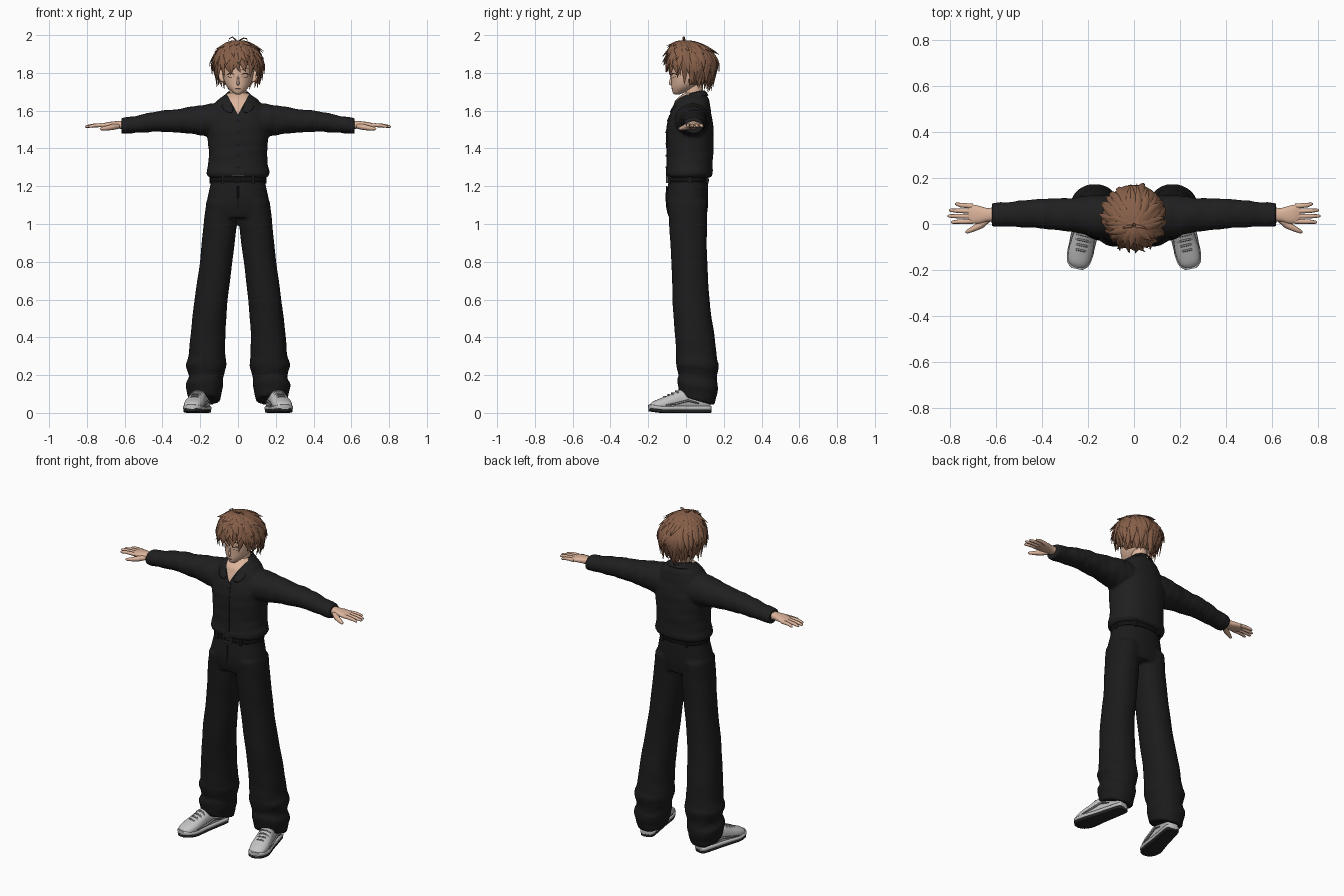
import bpy, bmesh, math, random
from math import sin, cos, pi, radians
from mathutils import Vector as V, Matrix
from mathutils.bvhtree import BVHTree

if "Cube" in bpy.data.objects:
    bpy.data.objects.remove(bpy.data.objects["Cube"])

random.seed(4)

def material(name, *rgb):
    m = bpy.data.materials.new(name)
    m.diffuse_color = (*rgb, 1)
    m.use_nodes = True
    m.node_tree.nodes["Principled BSDF"].inputs["Base Color"].default_value = m.diffuse_color
    return m

SHIRT = material("shirt black", .014, .014, .015)
PANTS = material("trouser black", .011, .011, .011)
BELT = material("belt black", .006, .006, .006)
METAL = material("dark metal", .06, .06, .06)
SKIN = material("skin", .72, .46, .33)
HAIR = material("brown hair", .24, .115, .066)
LASH = material("dark brown", .05, .025, .018)
SHOE = material("shoe light grey", .55, .55, .55)
TRIM = material("shoe mid grey", .22, .22, .22)
SOLE = material("sole dark", .02, .02, .02)

def skin(bm, rings, n=16, e=2, wave=0):
    """Bridge (centre, u, v) superellipse rings and cap both ends."""
    loops = []
    for k, (c, u, v) in enumerate(rings):
        loop = []
        for i in range(n):
            a = 2 * pi * i / n
            ca, sa = cos(a), sin(a)
            r = 1 + wave * (sin(3 * a + k * .9) + sin(2 * a - k * 1.7))
            loop.append(bm.verts.new(c + u * (r * math.copysign(abs(ca) ** (2 / e), ca))
                                     + v * (r * math.copysign(abs(sa) ** (2 / e), sa))))
        loops.append(loop)
    for p, q in zip(loops, loops[1:]):
        for i in range(n):
            bm.faces.new((p[i], p[(i + 1) % n], q[(i + 1) % n], q[i]))
    bm.faces.new(loops[0][::-1])
    bm.faces.new(loops[-1])

def dense(rows, k=4):
    """Catmull-Rom interpolation of profile rows."""
    out, m = [], len(rows) - 1
    for i in range(m):
        a, b, c, d = rows[max(i - 1, 0)], rows[i], rows[i + 1], rows[min(i + 2, m)]
        for j in range(k):
            t = j / k
            out.append([.5 * (2 * q + (r - p) * t + (2 * p - 5 * q + 4 * r - s) * t * t
                              + (3 * q - p - 3 * r + s) * t ** 3) for p, q, r, s in zip(a, b, c, d)])
    return out + [rows[-1]]

def loft(bm, rows, axis="z", n=24, e=2, wave=0, k=4):
    """Rows are (position on axis, centre a, centre b, radius a, radius b)."""
    f = {"z": lambda p, a, b: V((a, b, p)), "x": lambda p, a, b: V((p, a, b)),
         "y": lambda p, a, b: V((a, p, b))}[axis]
    skin(bm, [(f(p, a, b), f(0, max(ra, .001), 0), f(0, 0, max(rb, .001)))
              for p, a, b, ra, rb in dense(rows, k)], n, e, wave)

def tube(bm, pts, radii, n=8, flat=1):
    pts = [V(p) for p in pts]
    rings = []
    for i, p in enumerate(pts):
        t = (pts[min(i + 1, len(pts) - 1)] - pts[max(i - 1, 0)]).normalized()
        u = t.cross(V((0, 0, 1)) if abs(t.z) < .8 else V((0, 1, 0))).normalized()
        rings.append((p, u * radii[i], u.cross(t) * radii[i] * flat))
    skin(bm, rings, n)

def box(bm, c, size):
    bmesh.ops.create_cube(bm, size=1, matrix=Matrix.Translation(c) @ Matrix.Diagonal((*size, 1)))

def finish(name, bm, mat, mirror=False, angle=50):
    bmesh.ops.recalc_face_normals(bm, faces=bm.faces[:])
    me = bpy.data.meshes.new(name)
    bm.to_mesh(me)
    bm.free()
    me.materials.append(mat)
    ob = bpy.data.objects.new(name, me)
    bpy.context.collection.objects.link(ob)
    if mirror:
        ob.modifiers.new("mirror", "MIRROR")
    bpy.ops.object.select_all(action="DESELECT")
    ob.select_set(True)
    bpy.context.view_layer.objects.active = ob
    bpy.ops.object.shade_smooth_by_angle(angle=radians(angle))
    return ob

def fuse(bm, voxel, smooth):
    """Union overlapping closed lofts into one cloth surface."""
    ob = finish("temporary", bm, SHIRT)
    r = ob.modifiers.new("remesh", "REMESH")
    r.mode, r.voxel_size = "VOXEL", voxel
    s = ob.modifiers.new("smooth", "SMOOTH")
    s.factor, s.iterations = .5, smooth
    me = bpy.data.meshes.new_from_object(ob.evaluated_get(bpy.context.evaluated_depsgraph_get()))
    out = bmesh.new()
    out.from_mesh(me)
    bpy.data.objects.remove(ob)
    return out

def front_y(tree, x, z):
    return tree.ray_cast(V((x, -1, z)), V((0, 1, 0)))[0].y

# Shirt: torso and sleeves fused
bm = bmesh.new()
loft(bm, [(1.243, 0, .015, .142, .105), (1.255, 0, .017, .162, .12), (1.275, 0, .018, .167, .124),
          (1.31, 0, .02, .159, .121), (1.38, 0, .022, .154, .123), (1.45, 0, .022, .161, .124),
          (1.52, 0, .022, .163, .122), (1.58, 0, .025, .152, .11), (1.63, 0, .03, .128, .097),
          (1.66, 0, .035, .103, .087), (1.685, 0, .042, .068, .063), (1.695, 0, .045, .05, .045)],
     n=48, e=2.3, wave=.006)
for s in (1, -1):
    loft(bm, [(s * p, *q) for p, *q in [
        (.07, .03, 1.55, .09, .085), (.14, .033, 1.55, .093, .087), (.2, .037, 1.549, .086, .079),
        (.27, .04, 1.549, .074, .069), (.34, .042, 1.545, .069, .06), (.4, .045, 1.545, .065, .057),
        (.44, .045, 1.541, .061, .052), (.49, .044, 1.535, .059, .051), (.54, .042, 1.527, .053, .044),
        (.58, .041, 1.523, .054, .045), (.618, .04, 1.519, .05, .041)]], "x", 32, 2.1, .014)
bm = fuse(bm, .008, 4)
for s in (1, -1):  # open neckline cut as skin-coloured faces
    bmesh.ops.bisect_plane(bm, geom=bm.verts[:] + bm.edges[:] + bm.faces[:],
                           plane_co=(0, 0, 1.58), plane_no=(s, 0, -.55))
for f in bm.faces:
    c = f.calc_center_median()
    f.material_index = int(c.y < .03 and abs(c.x) < (c.z - 1.58) * .55)
tree = BVHTree.FromBMesh(bm)
finish("shirt", bm, SHIRT, angle=80).data.materials.append(SKIN)

bm = bmesh.new()
loft(bm, [(z, 0, front_y(tree, 0, z), .014, .003) for z in (1.26, 1.32, 1.38, 1.44, 1.5, 1.55, 1.578)], n=12, e=6)
finish("button_placket", bm, SHIRT)
bm = bmesh.new()
for i in range(5):
    z = 1.3 + i * .062
    bmesh.ops.create_uvsphere(bm, u_segments=10, v_segments=6, radius=.005,
                              matrix=Matrix.Translation((0, front_y(tree, 0, z) - .003, z)))
finish("shirt_buttons", bm, METAL)

# Collar
bm = bmesh.new()
pairs = [((.010, -.092, 1.583), (.072, -.088, 1.59)), ((.032, -.07, 1.635), (.09, -.062, 1.623)),
         ((.05, -.03, 1.675), (.095, -.015, 1.655)), ((.058, .03, 1.70), (.088, .045, 1.672)),
         ((.045, .085, 1.71), (.065, .11, 1.68)), ((0, .105, 1.712), (0, .128, 1.68))]
vs = [[bm.verts.new(p) for p in pair] for pair in pairs]
for a, b in zip(vs, vs[1:]):
    bm.faces.new((a[0], a[1], b[1], b[0]))
ob = finish("shirt_collar", bm, SHIRT, True)
ob.modifiers.new("thickness", "SOLIDIFY").thickness = .006
ob.modifiers.new("round", "SUBSURF").levels = 1

# Trousers: hips and wide legs fused, bunched at the hem
bm = bmesh.new()
loft(bm, [(1.25, 0, .012, .138, .101), (1.2, 0, .01, .148, .106), (1.14, 0, .006, .161, .111),
          (1.08, 0, .006, .171, .109), (1.035, 0, .008, .172, .1)], n=48, e=2.3)
for s in (1, -1):
    loft(bm, [(z, s * x, y, rx, ry) for z, x, y, rx, ry in [
        (1.12, .086, .008, .082, .106), (1., .094, .01, .088, .1), (.8, .116, .018, .086, .095),
        (.6, .142, .026, .088, .098), (.42, .159, .045, .092, .104), (.3, .164, .055, .098, .108),
        (.255, .169, .06, .108, .113), (.215, .168, .06, .097, .106), (.185, .17, .062, .091, .102),
        (.15, .178, .062, .1, .108), (.105, .178, .06, .091, .1), (.065, .178, .058, .084, .092)]],
         n=40, e=2.2, wave=.007)
for v in bm.verts:
    if v.co.z < .3:
        v.co.z -= .36 * (v.co.y - .06) * (.3 - v.co.z) / .3
finish("trousers", fuse(bm, .009, 3), PANTS, angle=80)

bm = bmesh.new()  # fly seam
tube(bm, [(.0, -.101, 1.2), (.0, -.105, 1.14), (0, -.1, 1.08)], [.004] * 3)
finish("trouser_fly", bm, PANTS)

# Belt
bm = bmesh.new()
loft(bm, [(1.222, 0, .012, .144, .106), (1.226, 0, .012, .147, .109),
          (1.25, 0, .012, .146, .108), (1.254, 0, .012, .142, .104)], n=48, e=2.3, k=1)
finish("belt", bm, BELT)
bm = bmesh.new()
for x in (-.026, .026):
    box(bm, (x, -.1, 1.238), (.006, .012, .04))
for z in (1.22, 1.256):
    box(bm, (0, -.1, z), (.058, .012, .006))
box(bm, (.008, -.102, 1.238), (.03, .01, .005))
finish("belt_buckle", bm, METAL)
bm = bmesh.new()
for x, y in ((.08, -.088), (.145, .02), (.08, .112)):
    box(bm, (x, y, 1.238), (.014, .014, .046))
finish("belt_loops", bm, PANTS, True)

# Neck and head
bm = bmesh.new()
loft(bm, [(1.62, 0, .04, .05, .05), (1.67, 0, .042, .045, .046), (1.76, 0, .045, .043, .045)])
finish("neck", bm, SKIN)
bm = bmesh.new()
loft(bm, [(1.686, 0, -.047, .012, .012), (1.695, 0, -.04, .026, .03), (1.72, 0, -.014, .053, .062),
          (1.75, 0, .006, .071, .083), (1.79, 0, .02, .081, .099), (1.83, 0, .03, .086, .11),
          (1.88, 0, .03, .084, .108), (1.92, 0, .03, .068, .088), (1.945, 0, .03, .035, .045)], n=32)
tree = BVHTree.FromBMesh(bm)
finish("head", bm, SKIN, angle=70)
bm = bmesh.new()
tube(bm, [(0, -.077, 1.785), (0, -.081, 1.76), (0, -.084, 1.742), (0, -.075, 1.734)], [.003, .006, .008, .003])
finish("nose", bm, SKIN)
bm = bmesh.new()
tube(bm, [(.08, .02, 1.755), (.088, .025, 1.775), (.094, .032, 1.8), (.088, .035, 1.815)], [.008, .014, .018, .008], flat=.5)
finish("ears", bm, SKIN, True)

def face_line(bm, pts, r):
    tube(bm, [(x, front_y(tree, x, z), z) for x, z in pts], r, 6)

bm = bmesh.new()
face_line(bm, [(.018, 1.79), (.03, 1.796), (.045, 1.797), (.06, 1.79)], [.0015, .003, .003, .002])
face_line(bm, [(.022, 1.779), (.038, 1.776), (.054, 1.78)], [.001, .0015, .001])
face_line(bm, [(.018, 1.818), (.04, 1.826), (.062, 1.82)], [.002, .003, .001])
finish("eyelashes_and_brows", bm, LASH, True)
bm = bmesh.new()
face_line(bm, [(-.014, 1.716), (0, 1.715), (.014, 1.716)], [.001, .0015, .001])
finish("mouth", bm, LASH)

# Hands
bm = bmesh.new()
loft(bm, [(.58, .04, 1.523, .028, .024), (.635, .04, 1.525, .029, .02), (.67, .04, 1.525, .038, .017),
          (.7, .043, 1.523, .041, .014), (.722, .045, 1.521, .035, .009)], "x", 20, 2.4)
for y, tx, ty in ((.077, .777, .087), (.055, .803, .06), (.033, .81, .035), (.012, .795, .008)):
    tube(bm, [(.7, y, 1.522), (.73, (y * .7 + ty * .3), 1.523), (.5 * .73 + .5 * tx, (y + ty) / 2, 1.521),
              (tx - .006, ty, 1.516), (tx, ty, 1.515)], [.011, .0105, .0095, .007, .003])
tube(bm, [(.635, .02, 1.518), (.665, -.004, 1.513), (.7, -.022, 1.507), (.725, -.034, 1.504), (.731, -.037, 1.503)],
     [.014, .016, .012, .008, .003])
finish("hands", bm, SKIN, True)

# Shoes, toes turned out
PLACE = Matrix.Translation((.212, -.03, 0)) @ Matrix.Rotation(radians(12.5), 4, "Z")
def shoe_part(name, bm, mat):
    bm.transform(PLACE)
    finish(name, bm, mat, True)

UPPER = [(.16, 0, .05, .022, .03), (.145, 0, .06, .036, .046), (.08, 0, .068, .041, .056),
         (0, 0, .066, .045, .056), (-.05, 0, .055, .05, .045), (-.1, 0, .045, .052, .035),
         (-.145, 0, .037, .042, .024), (-.166, 0, .03, .018, .012)]
bm = bmesh.new()
loft(bm, UPPER, "y", 24, 2.3)
shoe_part("shoe_uppers", bm, SHOE)
for name, mat, z, h, g in (("shoe_midsoles", SHOE, .025, .012, .005), ("shoe_soles", SOLE, .009, .009, .003)):
    bm = bmesh.new()
    loft(bm, [(y * 1.02, x, z + max(0, -y - .1) * .12, rx + g, h) for y, x, _, rx, _ in UPPER], "y", 24, 4)
    shoe_part(name, bm, mat)
bm = bmesh.new()
for y, z in ((-.02, .118), (-.042, .107), (-.064, .097), (-.086, .087)):
    tube(bm, [(-.032, y, z - .018), (-.016, y, z - .003), (.016, y, z - .003), (.032, y, z - .018)], [.005] * 4)
for s in (1, -1):
    tube(bm, [(s * .049, .09, .05), (s * .051, .03, .065), (s * .052, -.03, .05), (s * .053, -.09, .04)],
         [.003, .006, .006, .003])
shoe_part("shoe_laces_and_trim", bm, TRIM)

# Hair: inner cap plus layered tapering locks from the crown
C, R = V((0, .03, 1.835)), V((.122, .126, .122))
def scalp(phi, th, lift):
    r = sin(th) if th < pi / 2 else 1 - .3 * (th - pi / 2)
    d = V((r * sin(phi), -r * cos(phi), cos(th)))
    p = C + V(d[i] * (R[i] + lift) for i in range(3))
    p.y -= .035 * max(0, cos(th)) ** 2
    return p, d.normalized()

bm = bmesh.new()
bmesh.ops.create_uvsphere(bm, u_segments=32, v_segments=20, radius=1)
for v in bm.verts:
    v.co = C + V(v.co[i] * R[i] * .97 for i in range(3))
bmesh.ops.delete(bm, geom=[v for v in bm.verts if v.co.z < 1.735 or (v.co.z < 1.845 and v.co.y < .01)], context="VERTS")
finish("hair_cap", bm, HAIR)

bm = bmesh.new()
for count, start, reach, lift, w in ((40, 50, 1, 0, .021), (34, 28, .86, .006, .021), (28, 14, .66, .009, .021), (20, 3, .45, .01, .02)):
    for i in range(count):
        phi = 2 * pi * (i + random.uniform(-.3, .3)) / count
        f = cos(phi)
        end = (138 - 34 * f if f > 0 else 138 - 22 * f) * reach * random.uniform(.93, 1.05)
        flick, swirl = random.uniform(.004, .03), random.uniform(-.25, .3)
        pts = [scalp(phi + swirl * t * t, radians(start + (end - start) * t), lift + flick * t ** 3)
               for t in (k / 8 for k in range(9))]
        rings = []
        for k, (p, d) in enumerate(pts):
            tan = (pts[min(k + 1, 8)][0] - pts[max(k - 1, 0)][0]).normalized()
            side = tan.cross(d).normalized()
            m = max(.02, sin(pi * (.25 + .75 * k / 8)))
            rings.append((p, side * w * m, side.cross(tan) * .009 * m))
        skin(bm, rings, 6)
for s in (-1, 1):  # loose curl on the crown
    tube(bm, [(.0, -.01, 1.95), (s * .012, -.01, 1.975), (s * .03, -.012, 1.99 - .006 * (s > 0)), (s * .045, -.015, 1.982), (s * .05, -.018, 1.97)],
         [.008, .007, .006, .004, .001], 6, .6)
finish("hair_locks", bm, HAIR, angle=60)
